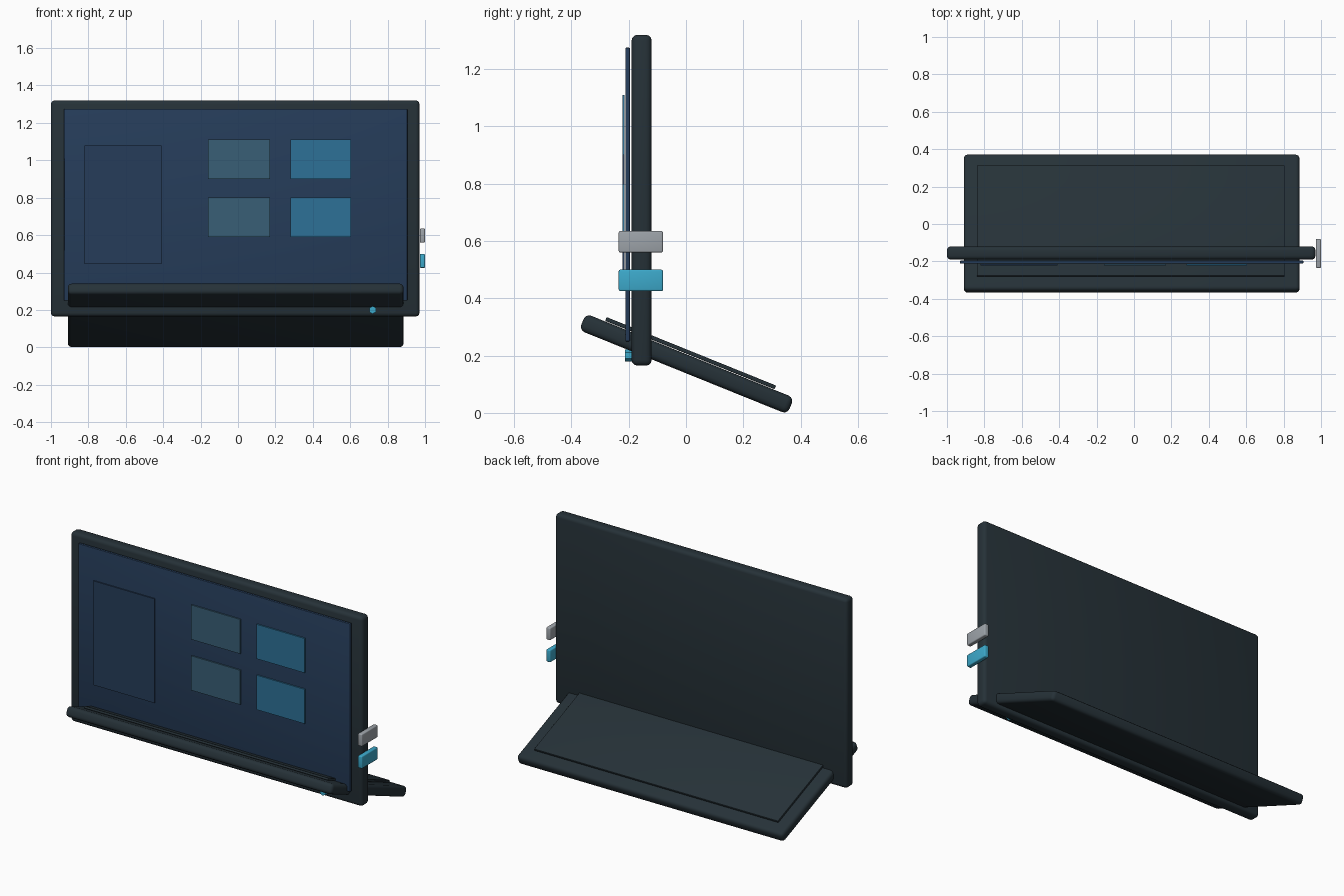
import bpy, bmesh
from math import radians, sin, cos
from mathutils import Matrix

if "Cube" in bpy.data.objects:
    bpy.data.objects.remove(bpy.data.objects["Cube"], do_unlink=True)


def material(name, rgb):
    m = bpy.data.materials.new(name)
    m.use_nodes = True
    m.diffuse_color = (*rgb, 1)
    m.node_tree.nodes["Principled BSDF"].inputs["Base Color"].default_value = (*rgb, 1)
    return m


casing = material("dark slate", (0.019, 0.031, 0.039))
glass = material("navy screen", (0.019, 0.046, 0.102))
muted = material("muted teal", (0.040, 0.114, 0.180))
blue = material("tile blue", (0.026, 0.165, 0.310))
cyan = material("bright cyan", (0.046, 0.400, 0.600))
silver = material("silver grey", (0.340, 0.370, 0.400))


def finish(name, bm, mat):
    mesh = bpy.data.meshes.new(name)
    bm.to_mesh(mesh)
    bm.free()
    mesh.materials.append(mat)
    obj = bpy.data.objects.new(name, mesh)
    bpy.context.collection.objects.link(obj)
    bpy.ops.object.select_all(action="DESELECT")
    obj.select_set(True)
    bpy.context.view_layer.objects.active = obj
    bpy.ops.object.shade_smooth_by_angle(angle=radians(40))
    return obj


def box(name, x, y, z, mat, bevel=0.0):
    """Box spanning three (low, high) ranges, with optional rounded edges."""
    spans = (x, y, z)
    size = Matrix.Diagonal([b - a for a, b in spans] + [1])
    centre = Matrix.Translation([(a + b) / 2 for a, b in spans])
    bm = bmesh.new()
    bmesh.ops.create_cube(bm, size=1, matrix=centre @ size)
    if bevel:
        bmesh.ops.bevel(bm, geom=bm.edges[:], offset=bevel, segments=3,
                        profile=0.5, affect="EDGES")
    return finish(name, bm, mat)


# Upright display
box("display_body", (-1, 0.97), (-0.19, -0.12), (0.165, 1.32), casing, 0.02)
box("screen", (-0.93, 0.905), (-0.212, -0.196), (0.25, 1.275), glass, 0.003)
box("screen_card", (-0.82, -0.41), (-0.221, -0.214), (0.445, 1.08), glass)

# Two by two grid of screen tiles
for side, x, mat in (("left", (-0.16, 0.17), muted), ("right", (0.28, 0.605), blue)):
    for row, z in (("lower", (0.59, 0.80)), ("upper", (0.90, 1.11))):
        box(f"{row}_{side}_tile", x, (-0.222, -0.214), z, mat)

# Small hexagonal status light
bm = bmesh.new()
bmesh.ops.create_cone(bm, cap_ends=True, segments=6, radius1=0.021, radius2=0.021,
                      depth=0.025,
                      matrix=Matrix.Translation((0.72, -0.2, 0.2))
                      @ Matrix.Rotation(radians(90), 4, "X"))
finish("status_light", bm, cyan)

# Side tabs
for name, z, mat in (("upper_tab", (0.56, 0.635), silver),
                     ("lower_tab", (0.425, 0.50), cyan)):
    box(name, (0.972, 1.0), (-0.235, -0.08), z, mat, 0.006)

# Sloping base plate with a raised pad
slope = Matrix.Translation((0, 0.002, 0.171)) @ Matrix.Rotation(radians(-22), 4, "X")
base = box("base_plate", (-0.91, 0.885), (-0.392, 0.392), (-0.031, 0.031), casing, 0.02)
pad = box("base_pad", (-0.84, 0.805), (-0.32, 0.318), (0.033, 0.047), casing, 0.003)
for part in (base, pad):
    part.data.transform(slope)
